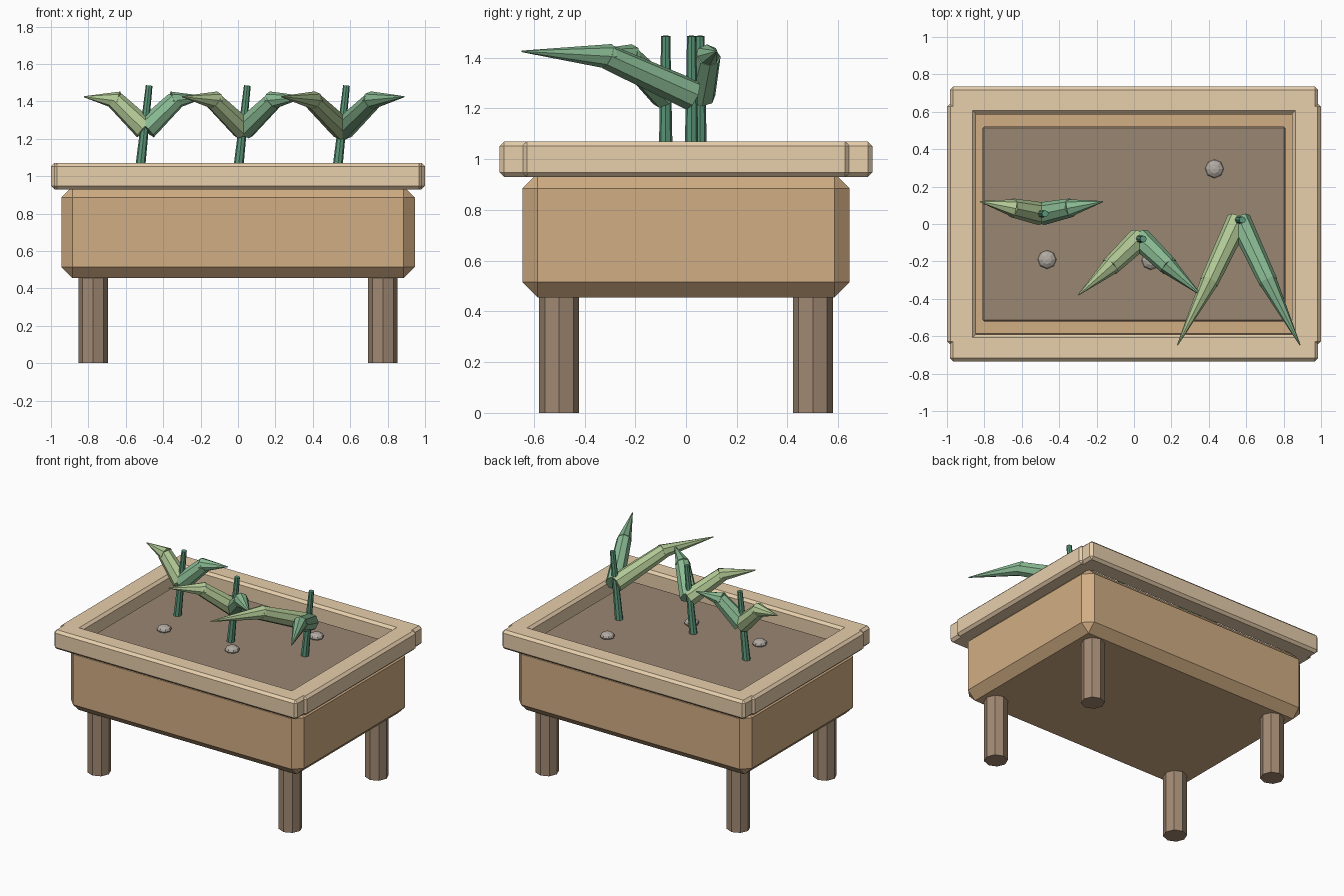
import bpy
from mathutils import Vector

if "Cube" in bpy.data.objects:
    bpy.data.objects.remove(bpy.data.objects["Cube"])


def material(name, r, g, b):
    m = bpy.data.materials.new(name)
    m.diffuse_color = (r, g, b, 1)
    m.use_nodes = True
    m.node_tree.nodes["Principled BSDF"].inputs["Base Color"].default_value = m.diffuse_color
    return m


WOOD = material("box_wood", 0.64, 0.42, 0.23)
TRIM = material("rim_wood", 0.80, 0.62, 0.41)
LEG = material("leg_wood", 0.36, 0.25, 0.17)
SOIL = material("soil", 0.32, 0.24, 0.17)
STONE = material("stone", 0.44, 0.40, 0.36)
STEM = material("stem_green", 0.11, 0.32, 0.20)
LEAF_A = material("leaf_light", 0.44, 0.58, 0.30)
LEAF_B = material("leaf_green", 0.25, 0.49, 0.29)


def finish(name, mat):
    o = bpy.context.object
    o.name = name
    o.data.materials.append(mat)
    return o


def box(name, lo, hi, bevel, mat):
    lo, hi = Vector(lo), Vector(hi)
    bpy.ops.mesh.primitive_cube_add(size=1, location=(lo + hi) / 2)
    o = finish(name, mat)
    o.scale = hi - lo
    bpy.ops.object.transform_apply(location=False, rotation=False, scale=True)
    b = o.modifiers.new("bevel", "BEVEL")
    b.width = bevel
    b.segments = 1


def taper(name, a, b, r1, r2, sides, mat):
    a, b = Vector(a), Vector(b)
    d = b - a
    bpy.ops.mesh.primitive_cone_add(
        vertices=sides, radius1=r1, radius2=r2, depth=d.length,
        location=(a + b) / 2, rotation=d.to_track_quat("Z", "Y").to_euler())
    finish(name, mat)


# Planter box and soil
box("planter_box", (-0.945, -0.645, 0.455), (0.945, 0.645, 0.945), 0.06, WOOD)
box("soil_bed", (-0.81, -0.52, 0.90), (0.81, 0.52, 1.0), 0.008, SOIL)

# Rim rails and legs
for s, side, end in ((-1, "left", "front"), (1, "right", "back")):
    y0, y1 = sorted((s * 0.59, s * 0.735))
    x0, x1 = sorted((s * 0.845, s * 1.0))
    box(end + "_rail", (-0.985, y0, 0.93), (0.985, y1, 1.07), 0.018, TRIM)
    box(side + "_rail", (x0, -0.645, 0.93), (x1, 0.645, 1.07), 0.018, TRIM)
    for t, e in ((-1, "front"), (1, "back")):
        bpy.ops.mesh.primitive_cylinder_add(
            vertices=8, radius=0.079, depth=0.5, location=(s * 0.775, t * 0.5, 0.25))
        finish(f"{e}_{side}_leg", LEG)

# Stones
for i, (x, y) in enumerate(((0.43, 0.295), (-0.465, -0.19), (0.09, -0.195))):
    bpy.ops.mesh.primitive_uv_sphere_add(
        segments=8, ring_count=6, radius=0.05, location=(x, y, 1.008))
    finish(f"stone_{i + 1}", STONE).scale.z = 0.6

# Plants: leaning stem with a pair of bent leaves (x, y, leaf reach in y)
for i, (x, y, reach) in enumerate(((-0.495, 0.055, 0.065), (0.03, -0.08, -0.30),
                                   (0.56, 0.022, -0.67))):
    n = f"plant_{i + 1}"
    taper(n + "_stem", (x - 0.035, y, 0.98), (x + 0.02, y, 1.485), 0.028, 0.018, 8, STEM)
    for s, side, mat in ((-1, "left", LEAF_A), (1, "right", LEAF_B)):
        base = Vector((x + s * 0.003, y, 1.253))
        elbow = Vector((x + s * 0.16, y + reach * 0.5, 1.405))
        tip = Vector((x + s * 0.328, y + reach, 1.425))
        taper(f"{n}_{side}_leaf_base", base, elbow, 0.062, 0.05, 8, mat)
        back = elbow - (tip - elbow).normalized() * 0.02
        taper(f"{n}_{side}_leaf_tip", back, tip, 0.05, 0.003, 8, mat)
